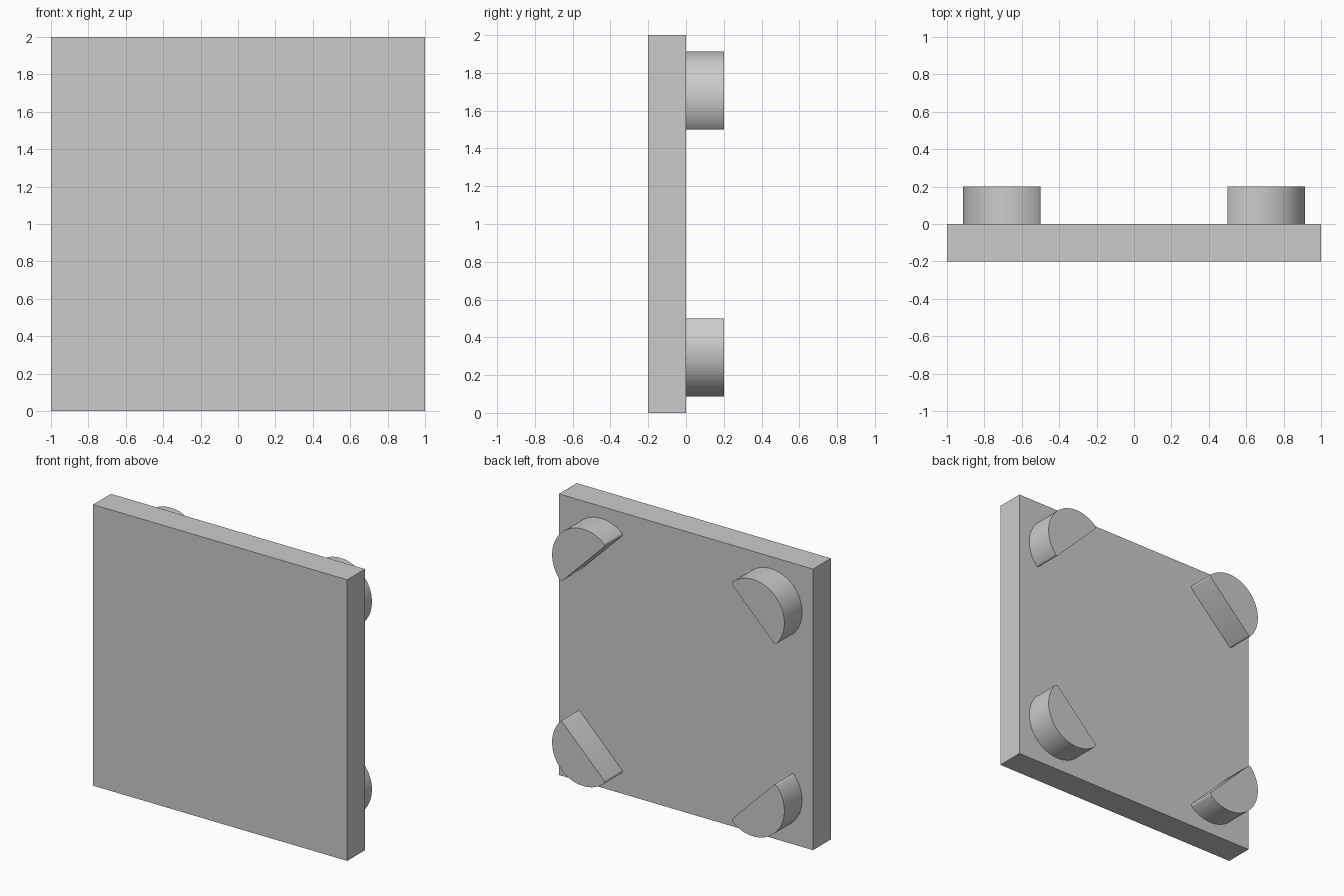
import bpy, bmesh, math

cube = bpy.data.objects.get("Cube")
if cube:
    bpy.data.objects.remove(cube, do_unlink=True)

grey = bpy.data.materials.new("light_grey")
grey.use_nodes = True
grey.diffuse_color = (0.6, 0.6, 0.6, 1)
grey.node_tree.nodes["Principled BSDF"].inputs["Base Color"].default_value = (0.6, 0.6, 0.6, 1)

RADIUS = 0.246
CENTRE = 0.668
DEPTH = 0.2


def finish(name, bm):
    bmesh.ops.recalc_face_normals(bm, faces=bm.faces)
    mesh = bpy.data.meshes.new(name)
    bm.to_mesh(mesh)
    bm.free()
    mesh.materials.append(grey)
    obj = bpy.data.objects.new(name, mesh)
    bpy.context.collection.objects.link(obj)
    return obj


# Square upright panel
bm = bmesh.new()
bmesh.ops.create_cube(bm, size=1)
for v in bm.verts:
    v.co = (v.co.x * 2, v.co.y * DEPTH - DEPTH / 2, v.co.z * 2 + 1)
finish("panel", bm)


# Half-disc foot: curved side towards the corner, flat side towards the middle
def add_foot(name, sx, sz, steps=48):
    bm = bmesh.new()
    mid = math.atan2(sz, sx)
    ring = []
    for i in range(steps + 1):
        a = mid - math.pi / 2 + math.pi * i / steps
        ring.append(bm.verts.new((sx * CENTRE + RADIUS * math.cos(a), 0,
                                  1 + sz * CENTRE + RADIUS * math.sin(a))))
    face = bm.faces.new(ring)
    extruded = bmesh.ops.extrude_face_region(bm, geom=[face], use_keep_orig=True)
    for v in extruded["geom"]:
        if isinstance(v, bmesh.types.BMVert):
            v.co.y += DEPTH
    bmesh.ops.recalc_face_normals(bm, faces=bm.faces)
    # Slightly rounded tips where the arc meets the flat side
    tips = [e for e in ring[0].link_edges[:] + ring[-1].link_edges[:]
            if abs(e.verts[0].co.y - e.verts[1].co.y) > DEPTH / 2]
    bmesh.ops.bevel(bm, geom=tips, offset=0.015, segments=3, profile=0.5,
                    affect='EDGES', clamp_overlap=False)
    obj = finish(name, bm)
    bpy.ops.object.select_all(action='DESELECT')
    obj.select_set(True)
    bpy.context.view_layer.objects.active = obj
    bpy.ops.object.shade_smooth_by_angle(angle=math.radians(35))


for sx, side in ((1, "left"), (-1, "right")):
    for sz, level in ((1, "upper"), (-1, "lower")):
        add_foot(f"{level}_{side}_foot", sx, sz)
